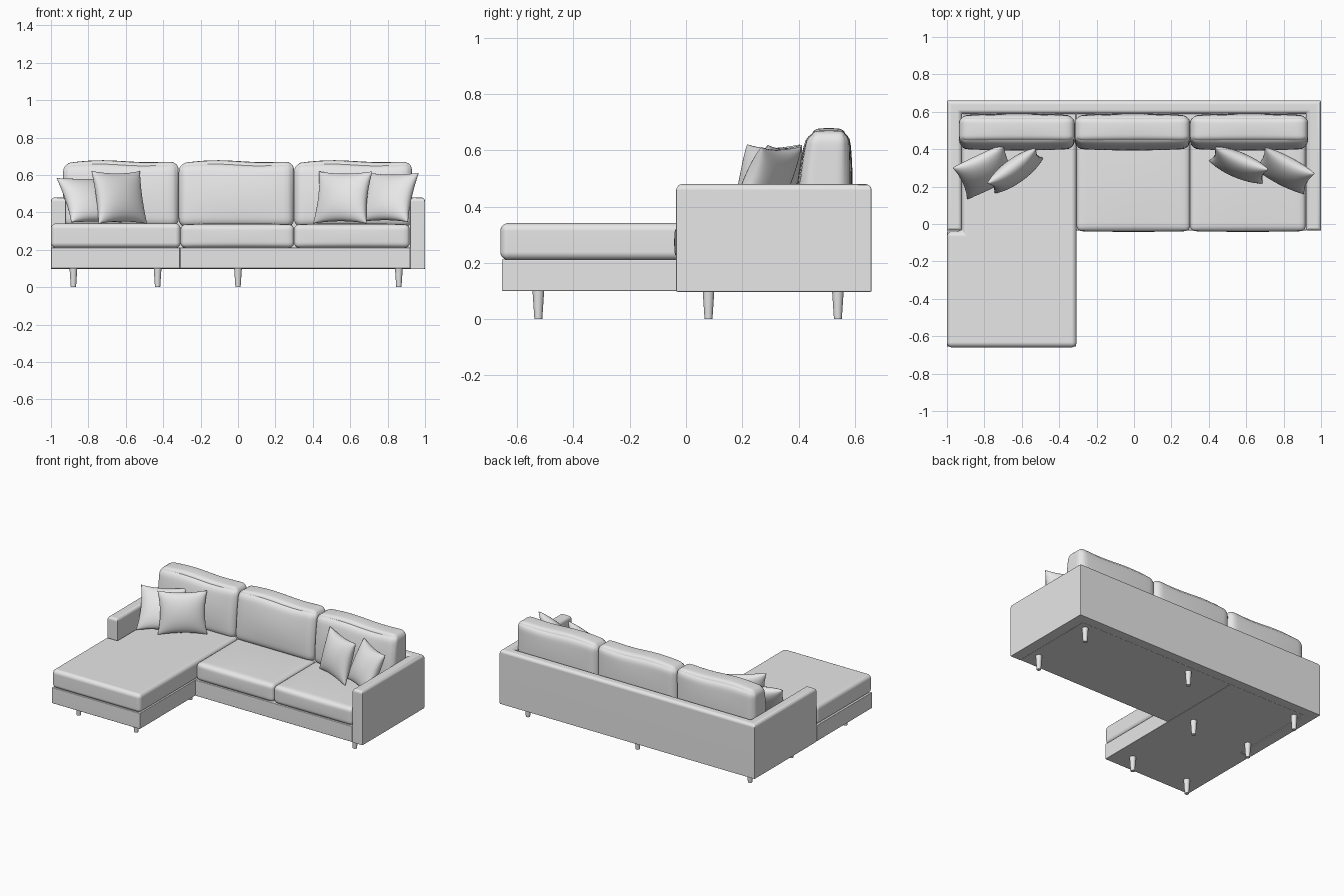
import bpy, bmesh, math
from mathutils import Matrix, Vector

cube = bpy.data.objects.get("Cube")
if cube:
    bpy.data.objects.remove(cube)

GREY = (0.8, 0.8, 0.8, 1)
fabric = bpy.data.materials.new("light_grey")
fabric.use_nodes = True
fabric.diffuse_color = GREY
for node in fabric.node_tree.nodes:
    if node.type == 'BSDF_PRINCIPLED':
        node.inputs["Base Color"].default_value = GREY


def finish(bm, name, weighted=False):
    """Turn a bmesh into a smooth shaded object that keeps its hard edges."""
    bmesh.ops.recalc_face_normals(bm, faces=bm.faces)
    mesh = bpy.data.meshes.new(name)
    bm.to_mesh(mesh)
    bm.free()
    mesh.materials.append(fabric)
    mesh.shade_smooth()
    mesh.set_sharp_from_angle(angle=math.radians(40))
    obj = bpy.data.objects.new(name, mesh)
    bpy.context.collection.objects.link(obj)
    if weighted:
        obj.modifiers.new("flat_faces", 'WEIGHTED_NORMAL').keep_sharp = True
    return obj


def prism(name, outline, z0, z1, top_round, edge_round):
    """Extrude a plan outline, rounding the top rim and the other edges."""
    bm = bmesh.new()
    base = bm.faces.new([bm.verts.new((x, y, z0)) for x, y in outline])
    ext = bmesh.ops.extrude_face_region(bm, geom=[base], use_keep_orig=True)
    bmesh.ops.translate(bm, vec=(0, 0, z1 - z0),
                        verts=[g for g in ext["geom"] if isinstance(g, bmesh.types.BMVert)])
    bmesh.ops.recalc_face_normals(bm, faces=bm.faces)
    if top_round == edge_round:
        bmesh.ops.bevel(bm, geom=list(bm.edges), offset=edge_round, segments=5,
                        profile=0.5, affect='EDGES')
    else:
        rim = [e for e in bm.edges if all(v.co.z > z1 - 0.001 for v in e.verts)]
        bmesh.ops.bevel(bm, geom=rim, offset=top_round, segments=5,
                        profile=0.5, affect='EDGES')
        sharp = [e for e in bm.edges if e.calc_face_angle(0) > 1]
        bmesh.ops.bevel(bm, geom=sharp, offset=edge_round, segments=2,
                        profile=0.5, affect='EDGES')
    return finish(bm, name, weighted=True)


def cushion(name, low, high, radius, puff, shape=None):
    """Rounded box whose sides swell by puff; shape adjusts each point."""
    low, high = Vector(low), Vector(high)
    mid, half = (low + high) / 2, (high - low) / 2
    bm = bmesh.new()
    bmesh.ops.create_cube(bm, size=2)
    bmesh.ops.subdivide_edges(bm, edges=bm.edges, cuts=19, use_grid_fill=True)
    for v in bm.verts:
        t = Vector([math.sin(c * math.pi / 2) for c in v.co])
        p = Vector([t[i] * half[i] for i in range(3)])
        core = Vector([max(radius - half[i], min(half[i] - radius, p[i])) for i in range(3)])
        p = core + (p - core).normalized() * radius
        for i in range(3):
            a, b = t[i - 1], t[i - 2]
            p[i] += puff[i] * t[i] * (1 - a * a) * (1 - b * b)
        v.co = mid + (shape(p, t) if shape else p)
    return finish(bm, name)


def lean_back(p, t):
    """Slope the front of a back cushion and make its top edge uneven."""
    up = (t.z + 1) / 2
    p.y += 0.035 * up * up * (1 - t.y) / 2
    p.z -= 0.005 * up * math.sin(t.x * 4)
    return p


def pillow(name, center, yaw, tilt, width, height, depth=0.06):
    """Square throw pillow with pinched corners and hollow sides."""
    bm = bmesh.new()
    for side in (-1, 1):
        made = bmesh.ops.create_grid(bm, x_segments=22, y_segments=22, size=1)
        for vert in made["verts"]:
            u, v = (math.sin(c * math.pi / 2) for c in vert.co[:2])
            fu, fv = max(0, 1 - u * u), max(0, 1 - v * v)
            vert.co = (u * width / 2 * (1 - 0.1 * fv),
                       side * depth * (fu * fv) ** 0.45,
                       v * height / 2 * (1 - 0.1 * fu))
    bmesh.ops.remove_doubles(bm, verts=bm.verts, dist=0.0001)
    bm.transform(Matrix.Translation(center)
                 @ Matrix.Rotation(math.radians(yaw), 4, 'Z')
                 @ Matrix.Rotation(math.radians(-tilt), 4, 'X'))
    return finish(bm, name)


# Arms and back as one U-shaped shell
FRONT, BACK, ARM, SPLIT = -0.035, 0.66, 0.92, -0.31
prism("arms_and_back",
      [(-1, FRONT), (-ARM, FRONT), (-ARM, 0.59), (ARM, 0.59),
       (ARM, FRONT), (1, FRONT), (1, BACK), (-1, BACK)],
      0.097, 0.48, 0.022, 0.005)

# Bases under the chaise and the seats
prism("chaise_base",
      [(-1, -0.655), (SPLIT, -0.655), (SPLIT, 0.59), (-ARM, 0.59),
       (-ARM, FRONT - 0.004), (-1, FRONT - 0.004)],
      0.1, 0.212, 0.004, 0.004)
prism("seat_base", [(SPLIT, FRONT), (ARM, FRONT), (ARM, 0.59), (SPLIT, 0.59)],
      0.1, 0.212, 0.004, 0.004)

# Seat cushions
prism("chaise_cushion",
      [(-1, -0.66), (-0.307, -0.66), (-0.307, 0.45), (-ARM, 0.45),
       (-ARM, FRONT - 0.004), (-1, FRONT - 0.004)],
      0.21, 0.341, 0.028, 0.028)
for name, x0, x1 in (("middle", -0.307, 0.3), ("left", 0.3, 0.918)):
    cushion(name + "_seat_cushion", (x0, -0.038, 0.21), (x1, 0.45, 0.336),
            0.028, (0.0, 0.004, 0.006))

# Back cushions
for name, x0, x1 in (("right", -0.935, -0.317), ("middle", -0.317, 0.3), ("left", 0.3, 0.93)):
    cushion(name + "_back_cushion", (x0, 0.4, 0.32), (x1, 0.58, 0.667),
            0.045, (0.0, 0.012, 0.008), lean_back)

# Throw pillows
pillow("right_outer_pillow", (-0.795, 0.28, 0.465), 25, 38, 0.30, 0.30)
pillow("right_inner_pillow", (-0.635, 0.285, 0.48), 36, 13, 0.32, 0.29)
pillow("left_inner_pillow", (0.56, 0.315, 0.48), -23, 16, 0.31, 0.29)
pillow("left_outer_pillow", (0.805, 0.285, 0.48), -28, 25, 0.30, 0.29)

# Tapered legs
legs = [(x, y) for x in (-0.88, -0.43) for y in (-0.525, 0.08)]
legs += [(-0.88, 0.54), (0, 0.54), (0.86, 0.54), (0.86, 0.08)]
for x, y in legs:
    bm = bmesh.new()
    bmesh.ops.create_cone(bm, cap_ends=True, segments=20, radius1=0.014, radius2=0.021,
                          depth=0.105, matrix=Matrix.Translation((x, y, 0.0525)))
    finish(bm, "leg")
